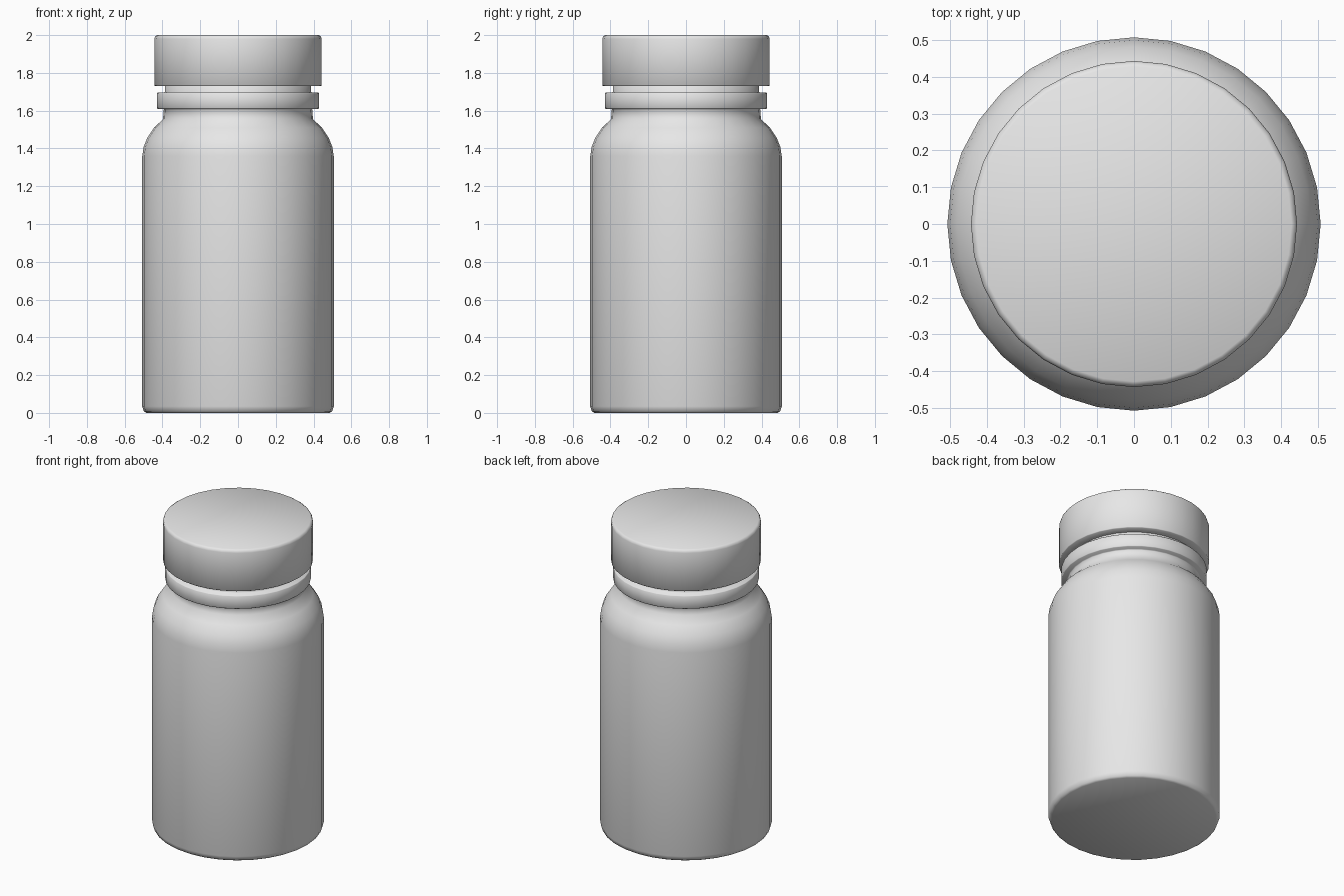
import bpy
import bmesh
from math import cos, sin, tau

SIDES = 32

cube = bpy.data.objects.get("Cube")
if cube:
    bpy.data.objects.remove(cube, do_unlink=True)

# One plain grey plastic
plastic = bpy.data.materials.new("grey_plastic")
plastic.use_nodes = True
grey = (0.8, 0.8, 0.8, 1)
plastic.diffuse_color = grey
plastic.node_tree.nodes["Principled BSDF"].inputs["Base Color"].default_value = grey


def turned(name, profile):
    """Revolve (radius, height) points about z and close both ends."""
    bm = bmesh.new()
    rings = [[bm.verts.new((r * cos(tau * i / SIDES), r * sin(tau * i / SIDES), z))
              for i in range(SIDES)] for r, z in profile]
    for low, high in zip(rings, rings[1:]):
        for i in range(SIDES):
            j = (i + 1) % SIDES
            bm.faces.new((low[i], low[j], high[j], high[i]))
    bm.faces.new(rings[0][::-1])
    bm.faces.new(rings[-1])
    for face in bm.faces:
        face.smooth = True
    mesh = bpy.data.meshes.new(name)
    bm.to_mesh(mesh)
    bm.free()
    mesh.materials.append(plastic)
    obj = bpy.data.objects.new(name, mesh)
    bpy.context.collection.objects.link(obj)
    return obj


# Body: rounded foot, straight wall, curved shoulder, neck with collar ring
turned("bottle_body", [
    (0.485, 0), (0.498, 0.008), (0.507, 0.035), (0.507, 1.36),
    (0.499, 1.41), (0.481, 1.455), (0.444, 1.51), (0.397, 1.555),
    (0.393, 1.605), (0.397, 1.61), (0.427, 1.61), (0.43, 1.614),
    (0.43, 1.691), (0.427, 1.695), (0.39, 1.695), (0.387, 1.70),
    (0.387, 1.80)])

# Cap: flat underside, straight wall, small rounded top edge
turned("cap", [
    (0.38, 1.73), (0.439, 1.73), (0.443, 1.734), (0.443, 1.98),
    (0.439, 1.993), (0.428, 2.0)])
